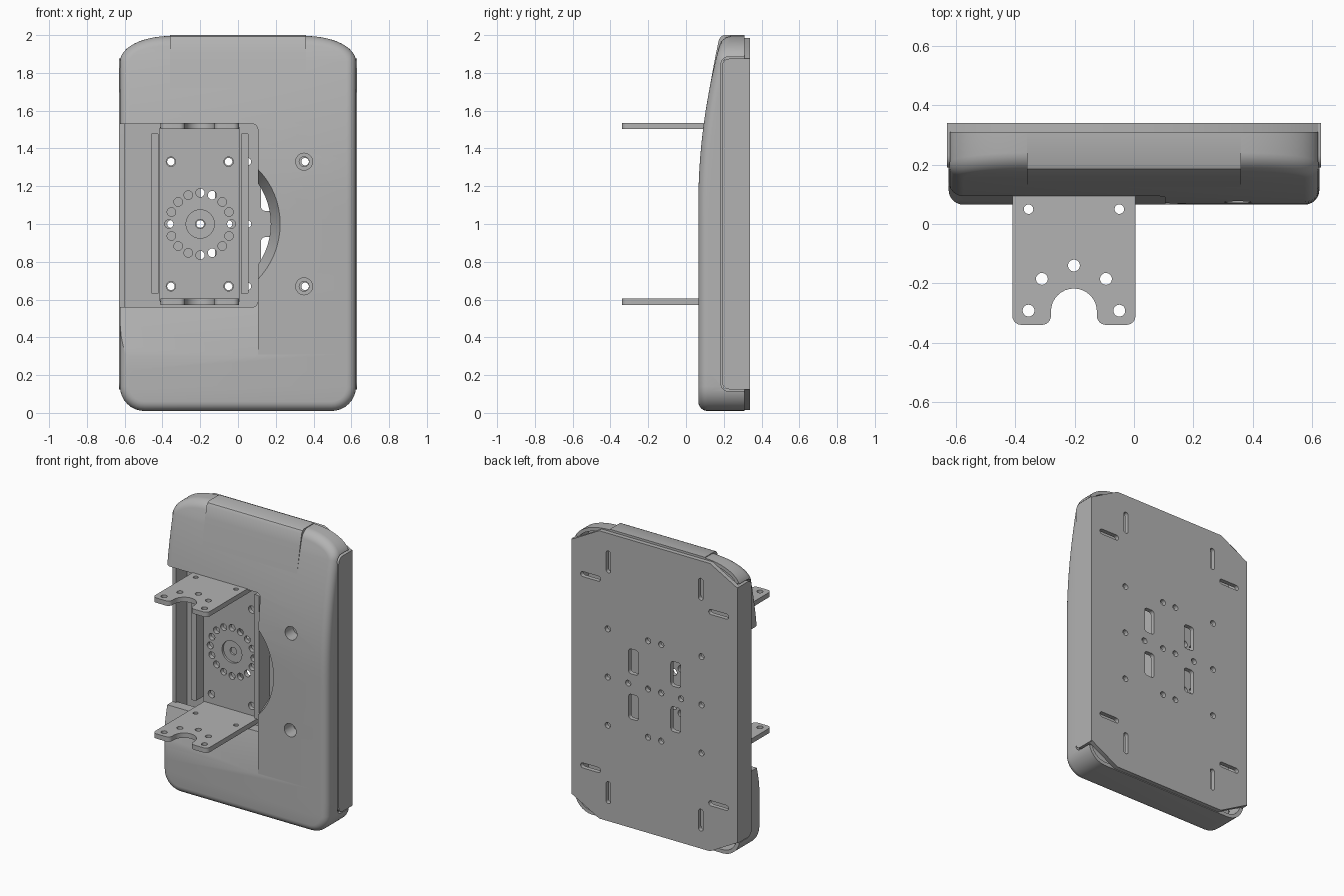
import bpy, bmesh
from math import sin, cos, radians, pi

if "Cube" in bpy.data.objects:
    bpy.data.objects.remove(bpy.data.objects["Cube"])

grey = bpy.data.materials.new("light grey")
grey.use_nodes = True
COLOUR = (0.45, 0.45, 0.45, 1)
grey.diffuse_color = COLOUR
grey.node_tree.nodes["Principled BSDF"].inputs["Base Color"].default_value = COLOUR

# ---------- helpers ----------
PLACE = {"x": lambda u, v, t: (t, u, v),
         "y": lambda u, v, t: (u, t, v),
         "z": lambda u, v, t: (u, v, t)}


def arc(cx, cy, rx, start, end, n=6, ry=None):
    ry = rx if ry is None else ry
    angles = [radians(start + (end - start) * i / n) for i in range(n + 1)]
    return [(cx + rx * cos(a), cy + ry * sin(a)) for a in angles]


def circle(cx, cy, r, n=24):
    return arc(cx, cy, r, 0, 360, n)[:-1]


def rounded(cx, cy, w, h, r):
    x, y = w / 2 - r, h / 2 - r
    return (arc(cx + x, cy + y, r, 0, 90) + arc(cx - x, cy + y, r, 90, 180)
            + arc(cx - x, cy - y, r, 180, 270) + arc(cx + x, cy - y, r, 270, 360))


def finish(bm, name):
    bmesh.ops.remove_doubles(bm, verts=bm.verts, dist=1e-5)
    bmesh.ops.recalc_face_normals(bm, faces=bm.faces)
    mesh = bpy.data.meshes.new(name)
    bm.to_mesh(mesh)
    bm.free()
    mesh.materials.append(grey)
    obj = bpy.data.objects.new(name, mesh)
    bpy.context.collection.objects.link(obj)
    return obj


def prism(name, loops, axis, a, b, end_loops=None):
    """Extrude each 2D loop from a to b along an axis."""
    bm = bmesh.new()
    for near, far in zip(loops, end_loops or loops):
        low = [bm.verts.new(PLACE[axis](u, v, a)) for u, v in near]
        high = [bm.verts.new(PLACE[axis](u, v, b)) for u, v in far]
        bm.faces.new(low)
        bm.faces.new(high)
        for i in range(len(low)):
            bm.faces.new((low[i - 1], low[i], high[i], high[i - 1]))
    return finish(bm, name)


def cut(target, cutter):
    cutter.hide_render = True
    bpy.context.view_layer.objects.active = target
    mod = target.modifiers.new("cut", "BOOLEAN")
    mod.operation, mod.solver, mod.object = "DIFFERENCE", "EXACT", cutter
    bpy.ops.object.modifier_apply(modifier=mod.name)
    bpy.data.objects.remove(cutter)


def smooth(obj):
    bpy.ops.object.select_all(action="DESELECT")
    obj.select_set(True)
    bpy.context.view_layer.objects.active = obj
    bpy.ops.object.shade_smooth_by_angle(angle=radians(30))


# ---------- cover shell ----------
def outline(d):
    """Rounded outline inset by d, right half upwards then left half downwards."""
    half = arc(0.495, 0.14, 0.13 - d, -90, 0, 8)
    half += [(0.625 - d, 0.14 + 1.72 * i / 20) for i in range(1, 20)]
    half += arc(0.36, 1.86, 0.265 - d, 0, 90, 12, 0.135 - d)
    return half + [(-x, z) for x, z in reversed(half)]


def front(z):
    return 0.065 + 0.156 * max(0, z - 1.1) ** 2


BACK, ROUND = 0.31, 0.05
bm = bmesh.new()
rings = []
for k in range(7):
    a = k / 6 * pi / 2
    rings.append([bm.verts.new((x, front(z) + ROUND * (1 - cos(a)), z))
                  for x, z in outline(ROUND * (1 - sin(a)))])
rings.append([bm.verts.new((x, BACK, z)) for x, z in outline(0)])
n = len(rings[0])
for r0, r1 in zip(rings, rings[1:]):
    for i in range(n):
        bm.faces.new((r0[i - 1], r0[i], r1[i], r1[i - 1]))
for ring in (rings[0], rings[-1]):
    for i in range(n // 2 - 1):
        bm.faces.new((ring[i], ring[i + 1], ring[n - 2 - i], ring[n - 1 - i]))
cover = finish(bm, "cover")

HUB = (-0.2, 1.0)
# hollow back, side recesses, open pocket, sloped scoop, round opening, screw holes
cut(cover, prism("cavity", [outline(0.025)], "y", 0.2, 0.5))
for s in (-1, 1):
    cut(cover, prism("side_recess", [rounded(0.335, 1, 0.3, 1.77, 0.04)], "x", s * 0.599, s * 0.7))
cut(cover, prism("pocket", [rounded(-0.3475, 1.045, 0.905, 0.97, 0.03)], "y", -0.1, 0.5))
scoop = [(0.064, 0.3), (-0.1, 0.3), (-0.1, 0.6), (0.137, 0.6)]
cut(cover, prism("scoop", [scoop], "x", -0.7, 0.105))
cut(cover, prism("opening", [circle(*HUB, 0.425, 64)], "y", 0.06, 0.21,
                 [circle(*HUB, 0.37, 64)]))
for r, depth in ((0.045, 0.16), (0.026, 0.3)):
    cut(cover, prism("screw_hole", [circle(0.35, z, r) for z in (0.67, 1.33)], "y", 0, depth))
smooth(cover)

# raised cap across the top of the cover
cap_side = [(0.31, 1.96), (0.31, 2.0), (0.2, 2.0), (0.185, 1.993), (0.174, 1.975),
            (0.158, 1.9), (0.143, 1.82), (0.125, 1.72), (0.2, 1.8), (0.21, 1.96)]
smooth(prism("top_cap", [cap_side], "x", -0.36, 0.36))

# ---------- back tray ----------
corners = [(0.42, 0.015), (0.63, 0.13), (0.63, 1.87), (0.42, 1.985)]
plate = prism("back_plate", [corners + [(-x, z) for x, z in reversed(corners)]], "y", 0.31, 0.34)
holes = [circle(*HUB, 0.02), circle(0.2, 1, 0.02)]
for sx in (-1, 1):
    for z in (0.67, 1, 1.33):
        holes += [circle(sx * 0.05, z, 0.02), circle(sx * 0.355, z, 0.02)]
    for sz in (-1, 1):
        holes += [rounded(sx * 0.35, 1 + sz * 0.79, 0.035, 0.15, 0.017),
                  rounded(sx * 0.485, 1 + sz * 0.655, 0.15, 0.035, 0.017),
                  rounded(sx * 0.16, 1 + sz * 0.155, 0.075, 0.17, 0.02)]
cut(plate, prism("plate_holes", holes, "y", 0.2, 0.4))
smooth(plate)

for side, s in (("left", 1), ("right", -1)):
    flange = [(0.338, 0.125)] + [(0.338, 1.875)]
    flange += arc(0.23, 1.835, 0.04, 90, 180) + arc(0.23, 0.165, 0.04, 180, 270)
    smooth(prism(side + "_tray_flange", [flange], "x", s * 0.602, s * 0.63))

# ---------- mounting bracket ----------
base = prism("bracket_base", [rounded(-0.2025, 1.05, 0.425, 0.93, 0.01)], "y", 0.22, 0.25)
ring = [circle(HUB[0] + 0.165 * cos(k * pi / 8), HUB[1] + 0.165 * sin(k * pi / 8), 0.023, 16)
        for k in range(16)]
screws = [circle(x, z, 0.025) for x in (-0.355, -0.05) for z in (0.67, 1.33)]
cut(base, prism("base_holes", ring + screws + [circle(*HUB, 0.025)], "y", 0.1, 0.4))
cut(base, prism("hub_recess", [circle(*HUB, 0.075, 32)], "y", 0.1, 0.235))
smooth(base)

for name, x in (("right_rail", -0.44), ("left_rail", 0.035)):
    smooth(prism(name, [rounded(x, 1.055, 0.04, 0.85, 0.008)], "y", 0.15, 0.27))

# forked arms with a half-round notch
fork = (arc(-0.38, -0.31, 0.03, 180, 270) + arc(-0.31, -0.31, 0.03, 270, 360)
        + arc(-0.2025, -0.295, 0.0775, 180, 0, 16)
        + arc(-0.095, -0.31, 0.03, 180, 270) + arc(-0.025, -0.31, 0.03, 270, 360)
        + [(0.005, 0.25), (-0.41, 0.25)])
for name, z in (("lower_arm", 0.572), ("upper_arm", 1.502)):
    arm = prism(name, [fork], "z", z, z + 0.033)
    drill = [circle(-0.2025, -0.14, 0.02)]
    for s in (-1, 1):
        drill += [circle(-0.2025 + s * 0.153, -0.292, 0.02),
                  circle(-0.2025 + s * 0.108, -0.185, 0.02),
                  circle(-0.2025 + s * 0.153, 0.05, 0.016)]
    cut(arm, prism("arm_holes", drill, "z", z - 0.1, z + 0.1))
    smooth(arm)
